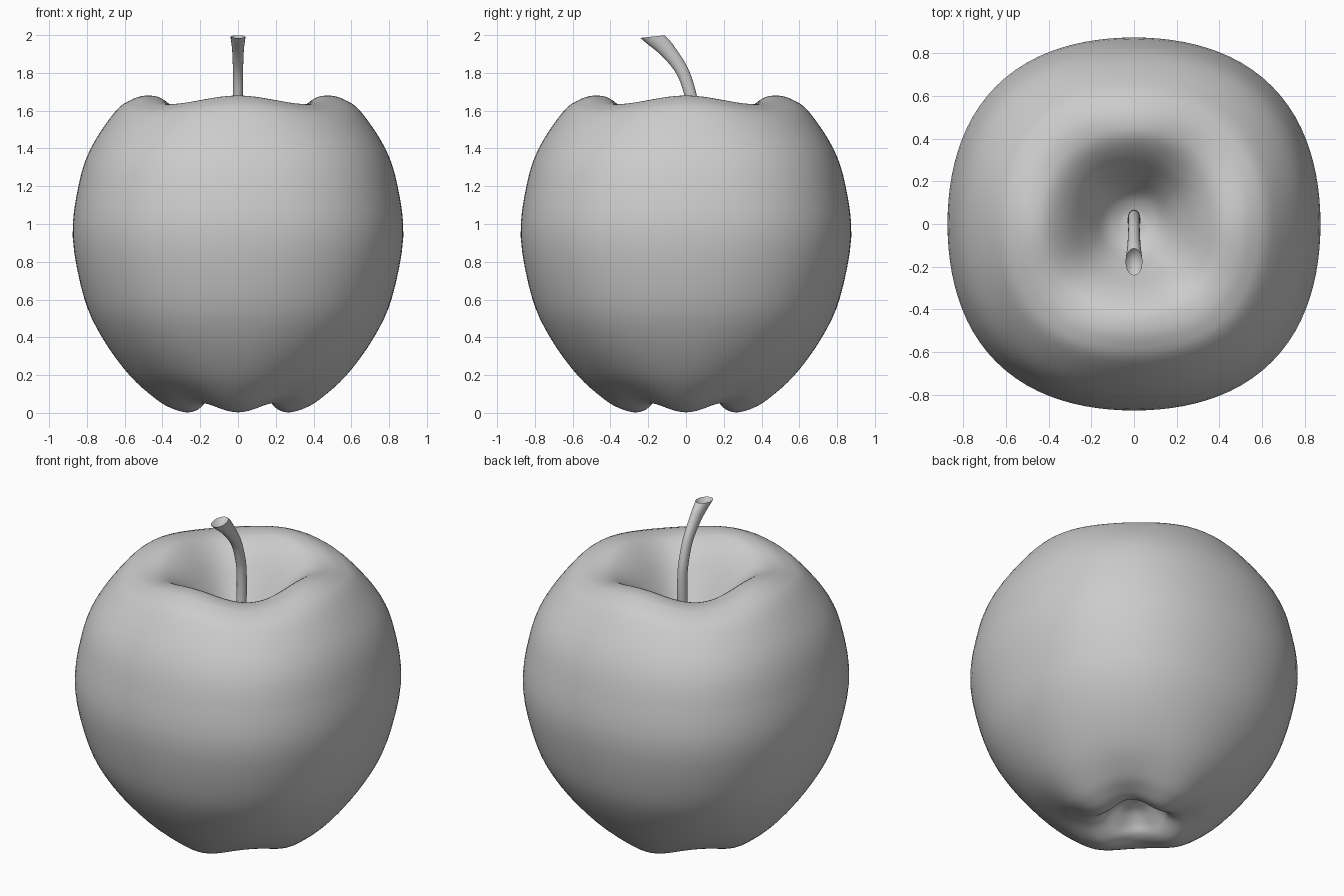
import bpy
import bmesh
from math import sin, cos, tau, pi
from mathutils import Vector

if "Cube" in bpy.data.objects:
    bpy.data.objects.remove(bpy.data.objects["Cube"], do_unlink=True)


def resample(points, steps):
    """Smooth Catmull-Rom resampling of a short list of control points."""
    pts = [Vector(p) for p in points]
    ext = [2 * pts[0] - pts[1]] + pts + [2 * pts[-1] - pts[-2]]
    out = []
    for a, b, c, d in zip(ext, ext[1:], ext[2:], ext[3:]):
        for i in range(steps):
            t = i / steps
            out.append(0.5 * (2 * b + (c - a) * t + (2 * a - 5 * b + 4 * c - d) * t ** 2
                              + (3 * b - a - 3 * c + d) * t ** 3))
    return out + [pts[-1]]


def loft(name, rings, start, end):
    """Skin a stack of rings and close both ends on a point."""
    bm = bmesh.new()
    loops = [[bm.verts.new(p) for p in ring] for ring in rings]
    n = len(loops[0])
    for lo, hi in zip(loops, loops[1:]):
        for i in range(n):
            j = (i + 1) % n
            bm.faces.new((lo[i], lo[j], hi[j], hi[i]))
    for loop, tip in ((loops[0], start), (loops[-1], end)):
        v = bm.verts.new(tip)
        for i in range(n):
            bm.faces.new((loop[i], loop[(i + 1) % n], v))
    bmesh.ops.recalc_face_normals(bm, faces=bm.faces)
    mesh = bpy.data.meshes.new(name)
    bm.to_mesh(mesh)
    bm.free()
    obj = bpy.data.objects.new(name, mesh)
    bpy.context.collection.objects.link(obj)
    bpy.ops.object.select_all(action="DESELECT")
    obj.select_set(True)
    bpy.context.view_layer.objects.active = obj
    bpy.ops.object.shade_smooth_by_angle(angle=pi / 4)
    return obj


# Fruit: radius and height on a lobe, then radius factor and rise between lobes
profile = [
    (0.03, 0.18, 1, 0), (0.10, 0.15, 1, 0.01), (0.155, 0.09, 1, 0.025),
    (0.195, 0.03, 0.98, 0.04), (0.26, 0.003, 0.97, 0.047), (0.34, 0.02, 0.97, 0.047),
    (0.43, 0.07, 0.98, 0.035), (0.575, 0.2, 1, 0.015), (0.72, 0.4, 1.02, 0),
    (0.815, 0.61, 1.035, 0), (0.875, 0.93, 1.045, 0), (0.845, 1.2, 1.045, 0),
    (0.78, 1.4, 1.045, -0.01), (0.65, 1.595, 1.04, -0.03), (0.56, 1.66, 1.04, -0.04),
    (0.48, 1.68, 1.035, -0.045), (0.40, 1.662, 1.02, -0.045), (0.31, 1.58, 1.01, -0.035),
    (0.22, 1.45, 1, -0.02), (0.14, 1.33, 1, 0), (0.07, 1.285, 1, 0), (0.02, 1.28, 1, 0),
]
SIDES = 96
rings = []
for r, z, k, dz in resample(profile, 4):
    ring = []
    for i in range(SIDES):
        a = tau * i / SIDES
        w = sin(2 * a) ** 2
        rr = r * (1 + (k - 1) * w)
        ring.append((rr * cos(a), rr * sin(a), z + dz * w))
    rings.append(ring)
loft("fruit_body", rings, (0, 0, 0.182), (0, 0, 1.28))

# Stem: y, z, half width, half depth, tilt of the ring
path = [
    (0.015, 1.25, 0.032, 0.032, 0), (0.035, 1.45, 0.028, 0.03, 0),
    (0.035, 1.6, 0.027, 0.031, 0.05), (0.022, 1.69, 0.027, 0.032, 0.25),
    (-0.02, 1.81, 0.027, 0.034, 0.5), (-0.1, 1.92, 0.031, 0.043, 0.5),
    (-0.178, 1.992, 0.04, 0.064, 0.11),
]
samples = [Vector(p) for p in resample(path, 5)]
# Hollow cut end
samples.append(Vector((-0.176, 1.985, 0.033, 0.054, 0.11)))
samples.append(Vector((-0.172, 1.972, 0.018, 0.03, 0.11)))
rings = []
for y, z, rx, ry, tilt in samples:
    ring = []
    for i in range(20):
        a = tau * i / 20
        d = ry * sin(a)
        ring.append((rx * cos(a), y + d * cos(tilt), z + d * sin(tilt)))
    rings.append(ring)
loft("stem", rings, (0, 0.015, 1.25), (0, -0.17, 1.968))
